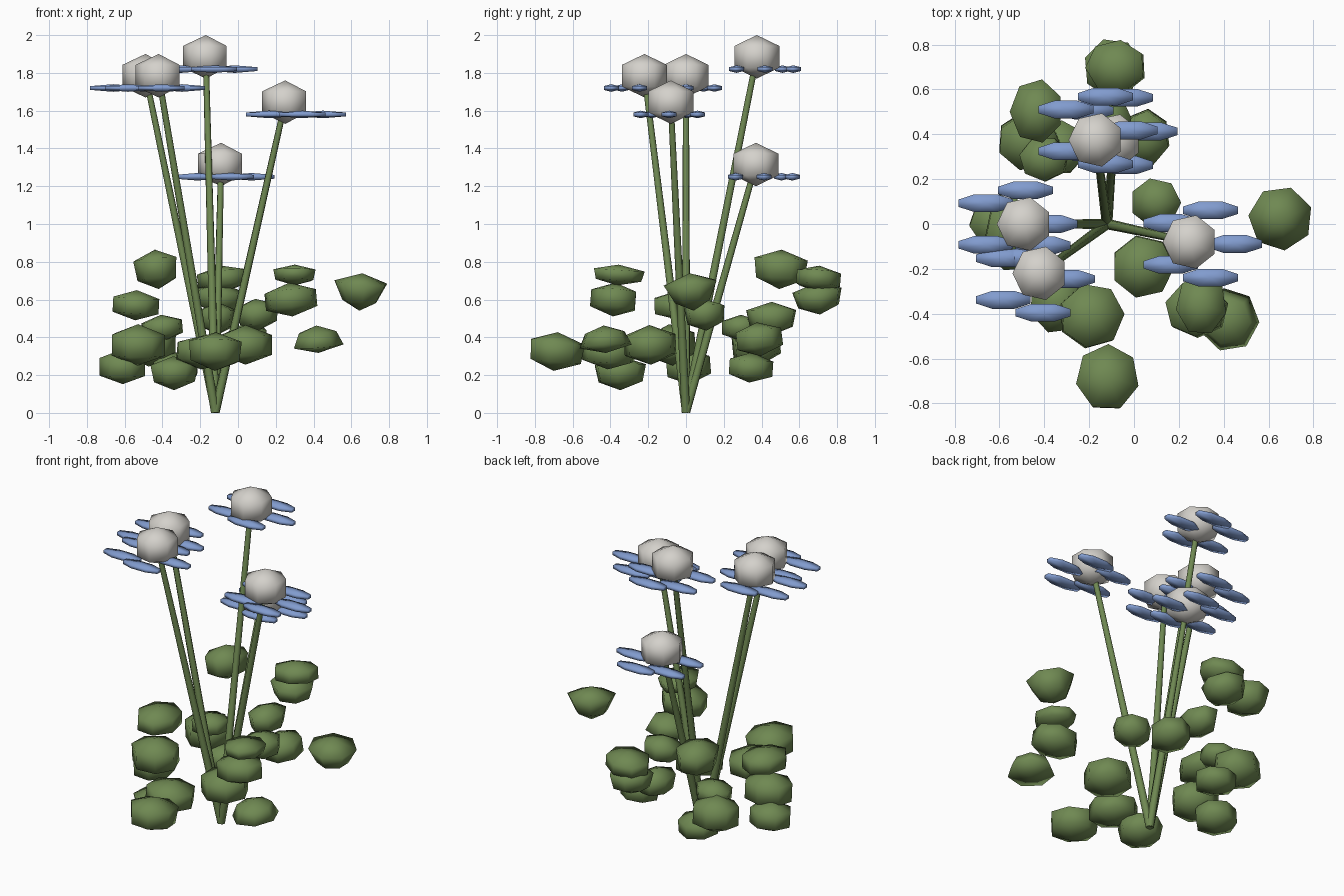
import bpy, math, random
from mathutils import Vector, Matrix, Euler

if "Cube" in bpy.data.objects:
    bpy.data.objects.remove(bpy.data.objects["Cube"])

random.seed(4)


def material(name, rgb):
    m = bpy.data.materials.new(name)
    m.diffuse_color = (*rgb, 1)
    m.use_nodes = True
    m.node_tree.nodes["Principled BSDF"].inputs["Base Color"].default_value = m.diffuse_color
    return m


GREEN = material("leaf green", (0.16, 0.25, 0.085))
BLUE = material("petal blue", (0.22, 0.33, 0.62))
PALE = material("flower head pale grey", (0.66, 0.64, 0.60))


def finish(name, mat):
    ob = bpy.context.object
    ob.name = name
    ob.data.materials.append(mat)
    return ob


def pod(name, mat, loc, half, spin=0.0, tilt=(0, 0), wide=0.0, sides=7):
    """Faceted ellipsoid with two rings; half = its half sizes.
    wide > 0 makes the top ring broad and the underside pointed, wide < 0 the reverse."""
    bpy.ops.mesh.primitive_uv_sphere_add(segments=sides, ring_count=3, radius=1)
    ob = finish(name, mat)
    me = ob.data
    k = 1 / math.sin(math.pi / 3)
    me.transform(Matrix.Rotation(spin, 4, 'Z'))
    for v in me.vertices:
        f = k * (1 - 0.35 * abs(wide) if v.co.z * wide < 0 else 1)
        v.co.x *= f
        v.co.y *= f
    me.transform(Matrix.Diagonal((*half, 1)))
    me.transform(Euler((*tilt, 0)).to_matrix().to_4x4())
    ob.location = loc
    bpy.ops.object.shade_smooth()
    return ob


# Flowers: stem, round head and a ring of five petals all lying along x
BASE = Vector((-0.12, 0, 0.005))
FLOWERS = [(-0.17, 0.375, 1.885), (-0.49, 0.0, 1.785), (-0.42, -0.22, 1.785),
           (0.25, -0.08, 1.645), (-0.09, 0.37, 1.315)]
for i, pos in enumerate(FLOWERS):
    head = Vector(pos)
    axis = head - BASE
    bpy.ops.mesh.primitive_cone_add(vertices=7, radius1=0.024, radius2=0.016, depth=axis.length,
                                    location=(head + BASE) / 2,
                                    rotation=axis.to_track_quat('Z', 'Y').to_euler())
    finish(f"stem_{i}", GREEN)
    bpy.ops.object.shade_smooth_by_angle(angle=math.radians(60))
    pod(f"flower_head_{i}", PALE, head, (0.122, 0.122, 0.115), math.pi / 2)
    # the petal ring is shifted outwards, along the lean of the stem
    lean = Vector((axis.x, axis.y, 0)).normalized() * 0.043
    for p in range(5):
        a = p * math.tau / 5
        c = head + lean + Vector((0.158 * math.cos(a), 0.158 * math.sin(a), -0.065))
        pod(f"petal_{i}_{p}", BLUE, c, (0.132, 0.043, 0.02), math.pi / 8, sides=8)

# Leaves: thick pods around the stems (centre, half sizes, broad end up or down)
LEAVES = [((-0.43, 0.50, 0.76), (0.12, 0.145, 0.105), 0.3),
          ((-0.08, 0.70, 0.71), (0.135, 0.12, 0.07), 0),
          ((-0.10, 0.70, 0.605), (0.13, 0.135, 0.085), 0.5),
          ((0.30, -0.36, 0.73), (0.115, 0.14, 0.055), 0.3),
          ((0.28, -0.38, 0.60), (0.14, 0.125, 0.09), 0),
          ((0.65, 0.03, 0.64), (0.145, 0.145, 0.10), 1),
          ((0.42, -0.43, 0.39), (0.137, 0.143, 0.073), -0.7),
          ((-0.54, -0.03, 0.57), (0.125, 0.15, 0.08), 0),
          ((0.10, 0.10, 0.52), (0.115, 0.11, 0.085), 0.3),
          ((0.04, -0.19, 0.36), (0.14, 0.14, 0.105), 0),
          ((-0.40, 0.29, 0.45), (0.11, 0.10, 0.07), 0),
          ((-0.53, -0.08, 0.36), (0.145, 0.13, 0.11), 0),
          ((-0.47, 0.37, 0.36), (0.14, 0.13, 0.115), 0),
          ((-0.61, 0.01, 0.245), (0.125, 0.12, 0.093), 0),
          ((-0.34, -0.35, 0.21), (0.13, 0.14, 0.09), 0.4),
          ((-0.19, -0.41, 0.32), (0.145, 0.145, 0.09), 0),
          ((-0.12, -0.69, 0.325), (0.143, 0.15, 0.103), 0.2),
          ((-0.11, 0.455, 0.50), (0.10, 0.137, 0.088), 0.4),
          ((0.05, 0.385, 0.39), (0.11, 0.125, 0.09), 0),
          ((-0.33, 0.34, 0.24), (0.12, 0.12, 0.08), 0)]
for i, (loc, half, wide) in enumerate(LEAVES):
    tilt = (random.uniform(-0.12, 0.12), random.uniform(-0.12, 0.12))
    pod(f"leaf_{i}", GREEN, loc, half, random.uniform(0, math.tau), tilt, wide)
